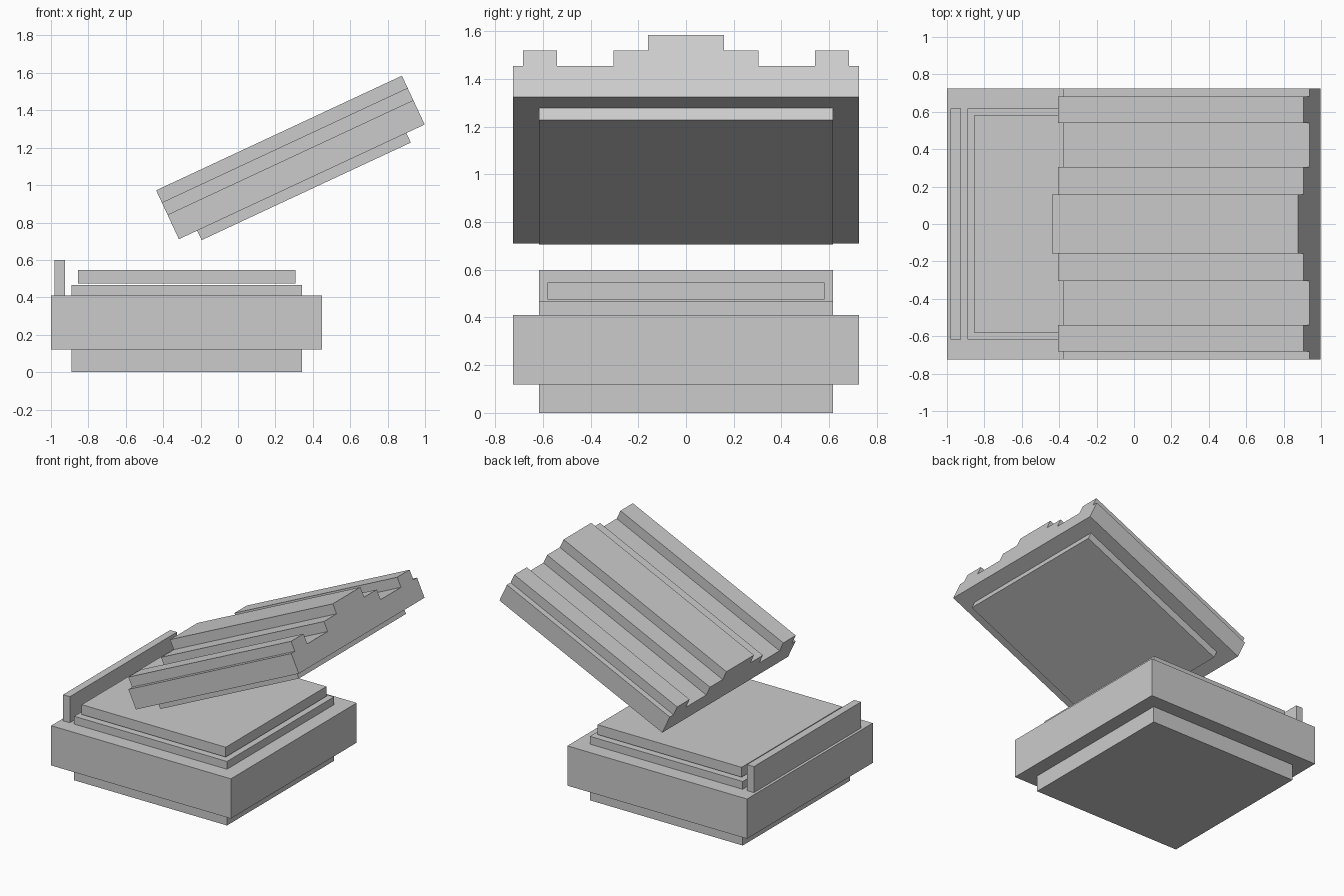
import bpy
from math import radians
from mathutils import Matrix

if "Cube" in bpy.data.objects:
    bpy.data.objects.remove(bpy.data.objects["Cube"])


def prism(name, profile, x0, x1, matrix=Matrix()):
    """Extrude a (y, z) outline along x, then place it with matrix."""
    n = len(profile)
    verts = [matrix @ Matrix.Translation((x, y, z)).translation
             for x in (x0, x1) for y, z in profile]
    faces = [tuple(reversed(range(n))), tuple(range(n, 2 * n))]
    faces += [(i, (i + 1) % n, n + (i + 1) % n, n + i) for i in range(n)]
    mesh = bpy.data.meshes.new(name)
    mesh.from_pydata(verts, [], faces)
    obj = bpy.data.objects.new(name, mesh)
    bpy.context.collection.objects.link(obj)
    return obj


def box(name, x0, x1, half_y, z0, z1, matrix=Matrix()):
    outline = [(-half_y, z0), (half_y, z0), (half_y, z1), (-half_y, z1)]
    return prism(name, outline, x0, x1, matrix)


# Base: foot, wide body, inner rim, floating panel and hinge wall
box("base_foot", -0.89, 0.343, 0.617, 0.0, 0.12)
box("base_body", -1.0, 0.45, 0.725, 0.12, 0.41)
box("base_rim", -0.89, 0.343, 0.617, 0.41, 0.467)
box("floating_panel", -0.855, 0.307, 0.58, 0.475, 0.547)
box("hinge_wall", -0.98, -0.925, 0.617, 0.41, 0.60)

# Tilted lid, built in a local frame starting at its lower left edge
tilt = Matrix.Translation((-0.316, 0, 0.711)) @ Matrix.Rotation(radians(-25), 4, 'Y')
low, mid, high = 0.144, 0.216, 0.288
half = [(0.725, 0), (0.725, low), (0.683, low), (0.683, mid), (0.54, mid),
        (0.54, low), (0.305, low), (0.305, mid), (0.159, mid), (0.159, high)]
outline = half + [(-y, z) for y, z in reversed(half)]
prism("lid_ribbed_body", outline, 0, 1.45, tilt)
box("lid_inner_panel", 0.108, 1.342, 0.617, -0.056, 0.0, tilt)
